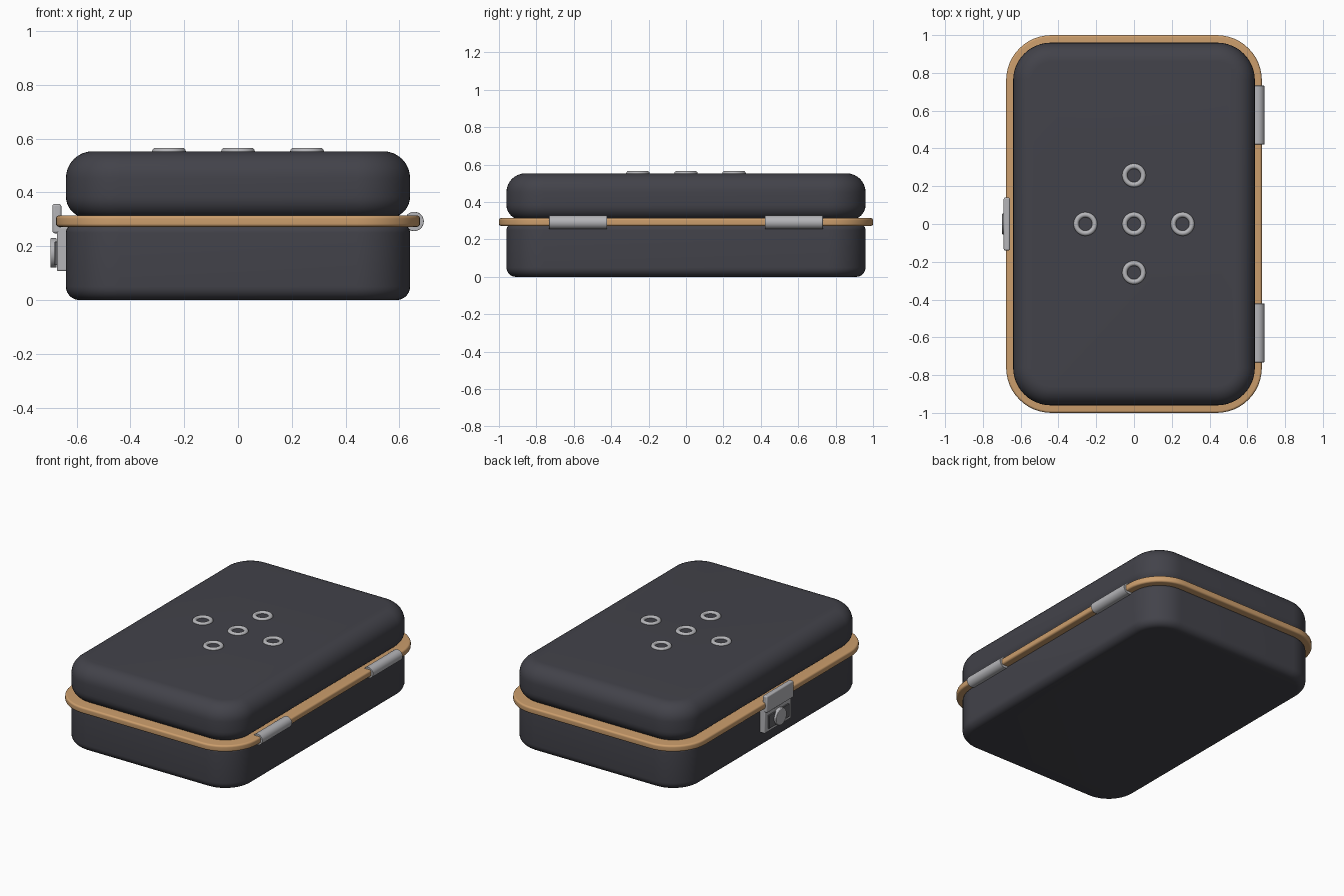
import bpy
import bmesh
from math import cos, sin, pi, radians
from mathutils import Matrix

cube = bpy.data.objects.get("Cube")
if cube:
    bpy.data.objects.remove(cube, do_unlink=True)


def material(name, rgb):
    mat = bpy.data.materials.new(name)
    mat.use_nodes = True
    mat.diffuse_color = (*rgb, 1)
    mat.node_tree.nodes["Principled BSDF"].inputs["Base Color"].default_value = (*rgb, 1)
    return mat


SHELL = material("charcoal shell", (0.055, 0.055, 0.068))
TRIM = material("tan trim", (0.6, 0.34, 0.15))
METAL = material("brushed metal", (0.46, 0.46, 0.48))
DARK = material("dark metal", (0.12, 0.12, 0.13))


def finish(name, bm, mat, bevel=0):
    """Turn a bmesh into a smooth-shaded object with an optional bevel."""
    bmesh.ops.recalc_face_normals(bm, faces=bm.faces)
    mesh = bpy.data.meshes.new(name)
    bm.to_mesh(mesh)
    bm.free()
    mesh.materials.append(mat)
    obj = bpy.data.objects.new(name, mesh)
    bpy.context.collection.objects.link(obj)
    if bevel:
        mod = obj.modifiers.new("soft edges", "BEVEL")
        mod.width = bevel
        mod.segments = 3
        mod.limit_method = "ANGLE"
    bpy.ops.object.select_all(action="DESELECT")
    obj.select_set(True)
    bpy.context.view_layer.objects.active = obj
    bpy.ops.object.shade_smooth_by_angle(angle=radians(35))
    return obj


def outline(hx, hy, r, steps=12):
    """Points around a rounded rectangle."""
    pts = []
    for i, (sx, sy) in enumerate([(1, 1), (-1, 1), (-1, -1), (1, -1)]):
        for k in range(steps + 1):
            a = (i + k / steps) * pi / 2
            pts.append((sx * (hx - r) + r * cos(a), sy * (hy - r) + r * sin(a)))
    return pts


def rounded_slab(name, hx, hy, r, low, high, round_low, round_high, mat, steps=8):
    """Stack rounded rectangles, inset along quarter circles at both rims."""
    levels = []
    for k in range(steps + 1):
        a = k / steps * pi / 2
        levels.append((low + round_low * (1 - cos(a)), round_low * (1 - sin(a))))
    for k in range(steps + 1):
        a = k / steps * pi / 2
        levels.append((high - round_high * (1 - sin(a)), round_high * (1 - cos(a))))
    bm = bmesh.new()
    rings = [[bm.verts.new((x, y, z)) for x, y in outline(hx - d, hy - d, r - d)]
             for z, d in levels]
    for a, b in zip(rings, rings[1:]):
        for i in range(len(a)):
            j = (i + 1) % len(a)
            bm.faces.new((a[i], a[j], b[j], b[i]))
    bm.faces.new(rings[0][::-1])
    bm.faces.new(rings[-1])
    return finish(name, bm, mat)


def block(name, x, y, z, mat, bevel):
    """Box given by its (min, max) on each axis."""
    bm = bmesh.new()
    bmesh.ops.create_cube(bm, size=1)
    for v in bm.verts:
        v.co = [sum(r) / 2 + c * (r[1] - r[0]) for c, r in zip(v.co, (x, y, z))]
    return finish(name, bm, mat, bevel)


def cylinder(name, radius, depth, axis, location, mat, bevel):
    bm = bmesh.new()
    bmesh.ops.create_cone(bm, cap_ends=True, segments=32, radius1=radius,
                          radius2=radius, depth=depth)
    turn = Matrix.Rotation(pi / 2, 4, "X" if axis == "Y" else "Y")
    bmesh.ops.transform(bm, matrix=Matrix.Translation(location) @ turn, verts=bm.verts)
    return finish(name, bm, mat, bevel)


def vent_ring(name, location):
    bpy.ops.mesh.primitive_torus_add(major_radius=0.049, minor_radius=0.014,
                                     major_segments=40, minor_segments=12,
                                     location=location)
    ring = bpy.context.object
    ring.name = name
    ring.data.materials.append(METAL)
    bpy.ops.object.shade_smooth_by_angle(angle=radians(60))


# Case halves and the trim between them
rounded_slab("base", 0.64, 0.96, 0.2, 0, 0.28, 0.05, 0.03, SHELL)
rounded_slab("lid", 0.64, 0.96, 0.2, 0.305, 0.553, 0.08, 0.1, SHELL)
rounded_slab("trim", 0.677, 1.0, 0.24, 0.272, 0.314, 0.012, 0.012, TRIM)

# Hinge barrels
for side, y in (("front", -0.577), ("back", 0.577)):
    cylinder(side + "_hinge", 0.036, 0.31, "Y", (0.655, y, 0.292), METAL, 0.002)

# Latch on the opposite side
block("latch_base", (-0.673, -0.63), (-0.14, 0.14), (0.107, 0.272), METAL, 0.006)
block("latch_flap", (-0.69, -0.657), (-0.14, 0.14), (0.248, 0.357), METAL, 0.008)
block("latch_recess", (-0.682, -0.67), (-0.105, 0.105), (0.13, 0.217), DARK, 0.002)
cylinder("latch_knob", 0.055, 0.024, "X", (-0.686, 0, 0.175), METAL, 0.004)

# Ring vents in a cross on the lid
for i, (x, y) in enumerate([(0, 0), (1, 0), (-1, 0), (0, 1), (0, -1)]):
    vent_ring("vent_ring_%d" % i, (x * 0.257, y * 0.257, 0.552))
